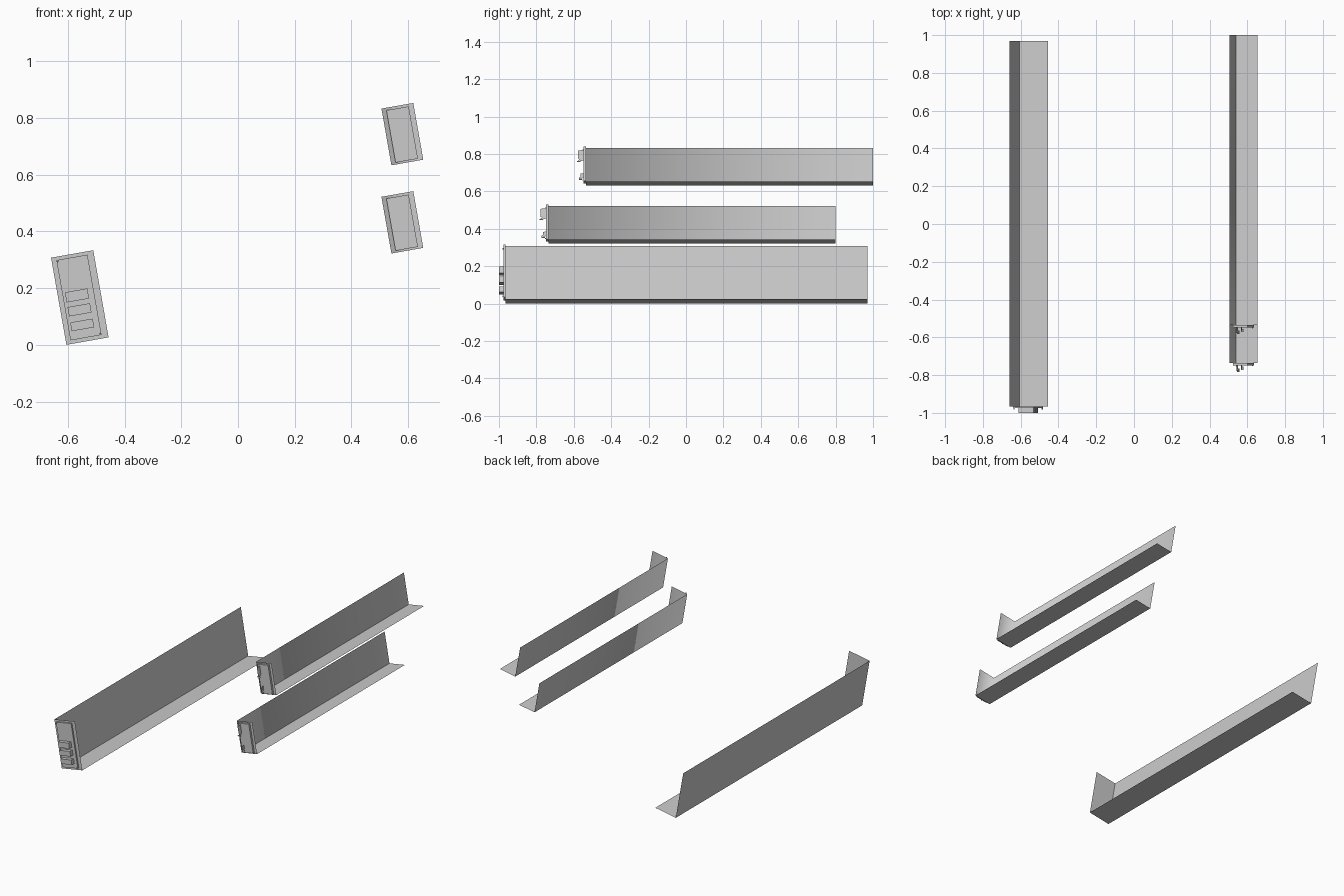
import bpy, math

if "Cube" in bpy.data.objects:
    bpy.data.objects.remove(bpy.data.objects["Cube"])

C, S = math.cos(math.radians(10)), math.sin(math.radians(10))


def make(name, origin, verts, faces, smooth=()):
    """Mesh from (u, y, v) points in a frame leaning 10 degrees about y."""
    ox, oz = origin
    me = bpy.data.meshes.new(name)
    me.from_pydata([(ox + u * C - v * S, y, oz + u * S + v * C) for u, y, v in verts], [], faces)
    for i in smooth:
        me.polygons[i].use_smooth = True
    me.update()
    ob = bpy.data.objects.new(name, me)
    bpy.context.collection.objects.link(ob)
    return ob


def shell(name, origin, w, h, y0, y1, smooth):
    """Open case: left wall, floor and front only."""
    verts = [(0, y0, 0), (w, y0, 0), (w, y0, h), (0, y0, h),
             (0, y1, 0), (w, y1, 0), (0, y1, h)]
    faces = [(0, 1, 2, 3), (0, 3, 6, 4), (0, 4, 5, 1)]
    make(name, origin, verts, faces, (0, 1) if smooth else ())


def raised(name, origin, u0, u1, v0, v1, y0, y1):
    """Raised block on the front, open at the back (y0 is the outer side)."""
    verts = [(u0, y0, v0), (u1, y0, v0), (u1, y0, v1), (u0, y0, v1),
             (u0, y1, v0), (u1, y1, v0), (u1, y1, v1), (u0, y1, v1)]
    faces = [(0, 1, 2, 3), (0, 4, 5, 1), (1, 5, 6, 2), (2, 6, 7, 3), (3, 7, 4, 0)]
    make(name, origin, verts, faces)


def plate(name, origin, u, outline, lip):
    """Thin upright bracket standing out from the front, with a small slanted lip."""
    n = len(outline)
    verts = [(u, y, v) for y, v in outline]
    y, v = outline[0]
    verts += [(u - lip, y, v + lip * .6), (u + lip, y, v - lip * .6),
              (u + lip, y + .018, v - lip * .6), (u - lip, y + .018, v + lip * .6)]
    make(name, origin, verts, [tuple(range(n)), (n, n + 1, n + 2, n + 3)])


# Large case with front panel and three raised blocks
big = (-.605, 0)
shell("large_case", big, .151, .312, -.965, .97, False)
raised("large_front_panel", big, .017, .128, .013, .3, -.975, -.965)
for i, (v0, v1) in enumerate([(.147, .183), (.097, .13), (.044, .075)]):
    raised(f"front_block_{i + 1}", big, .027, .107, v0, v1, -1, -.975)
# Corner tabs of the large panel
for i, (u, v) in enumerate([(.019, .292), (.122, .016)]):
    raised(f"large_corner_tab_{i + 1}", big, u, u + .005, v, v + .005, -.982, -.975)

# Two small cases, each with a front panel and two brackets
for tag, origin, y0, y1 in [("lower", (.541, .322), -.735, .8),
                            ("upper", (.541, .633), -.535, 1)]:
    shell(f"{tag}_case", origin, .114, .203, y0, y1, True)
    yp = y0 - .013
    raised(f"{tag}_front_panel", origin, .016, .096, .007, .194, yp, y0)
    plate(f"{tag}_long_bracket", origin, .033,
          [(yp - .035, .124), (yp - .022, .134), (yp - .03, .14),
           (yp - .03, .182), (yp, .186), (yp, .13), (yp - .02, .124)], .007)
    plate(f"{tag}_short_bracket", origin, .037,
          [(yp - .025, .026), (yp - .025, .036), (yp - .016, .04),
           (yp - .016, .056), (yp, .058), (yp, .036), (yp - .01, .028)], .007)
    for i, (u, v) in enumerate([(.018, .187), (.088, .01)]):
        raised(f"{tag}_corner_tab_{i + 1}", origin, u, u + .004, v, v + .004, yp - .005, yp)
